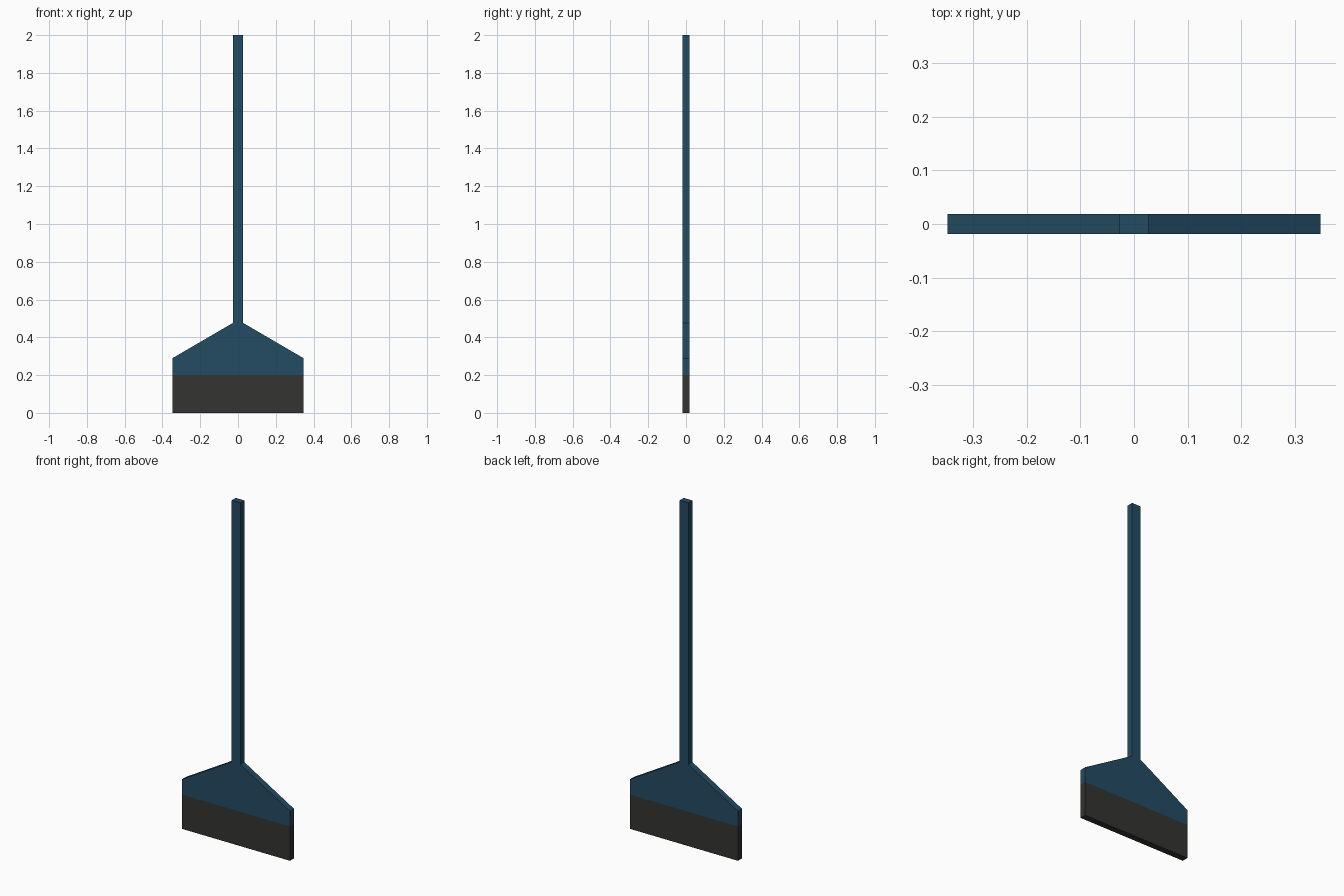
import bpy

if "Cube" in bpy.data.objects:
    bpy.data.objects.remove(bpy.data.objects["Cube"])

HALF_DEPTH = 0.0185


def material(name, rgb):
    m = bpy.data.materials.new(name)
    m.diffuse_color = (*rgb, 1.0)
    m.use_nodes = True
    m.node_tree.nodes["Principled BSDF"].inputs["Base Color"].default_value = m.diffuse_color
    return m


def slab(name, half_profile, mat):
    """Mirror a right-hand (x, z) outline across x = 0 and extrude along y."""
    outline = half_profile + [(-x, z) for x, z in reversed(half_profile)]
    n = len(outline)
    verts = [(x, y, z) for y in (-HALF_DEPTH, HALF_DEPTH) for x, z in outline]
    faces = [tuple(range(n)), tuple(reversed(range(n, 2 * n)))]
    faces += [(i, i + n, (i + 1) % n + n, (i + 1) % n) for i in range(n)]
    mesh = bpy.data.meshes.new(name)
    mesh.from_pydata(verts, [], faces)
    mesh.materials.append(mat)
    mesh.update()
    obj = bpy.data.objects.new(name, mesh)
    bpy.context.collection.objects.link(obj)
    return obj


blue = material("dark blue", (0.017, 0.069, 0.122))
charcoal = material("charcoal", (0.034, 0.033, 0.032))

# Dark lower band of the head
slab("bristles", [(0.348, 0.0), (0.348, 0.2)], charcoal)
# Blue head tapering up, running into the long handle
slab("head_and_handle", [(0.348, 0.2), (0.348, 0.289), (0.0275, 0.476), (0.0275, 2.0)], blue)
